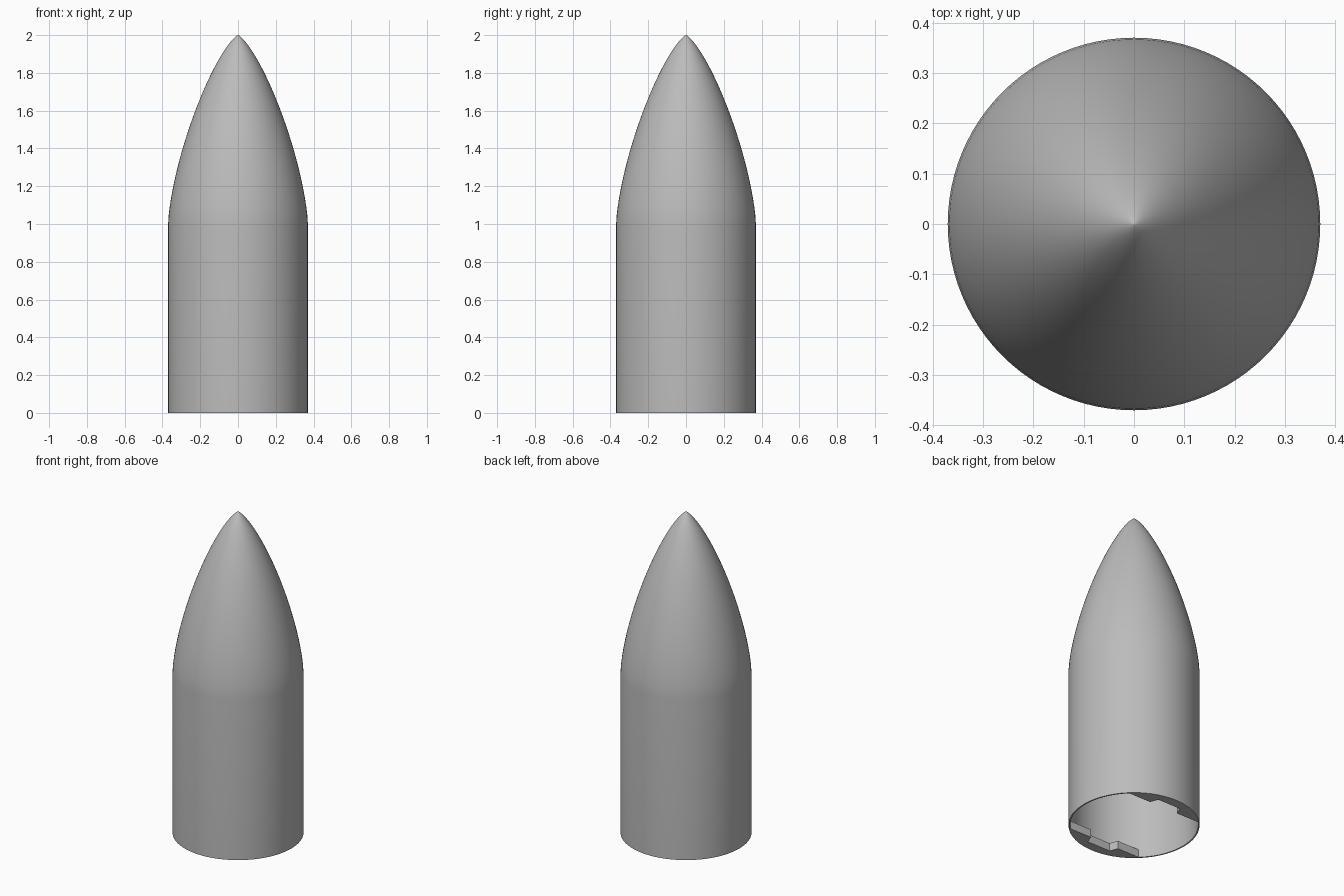
import bpy, bmesh, math

if "Cube" in bpy.data.objects:
    bpy.data.objects.remove(bpy.data.objects["Cube"], do_unlink=True)

RADIUS, WALL, SHOULDER, HEIGHT = 0.37, 0.008, 1.0, 2.0
SEGMENTS = 96

grey = bpy.data.materials.new("light grey")
grey.use_nodes = True
colour = (0.5, 0.5, 0.5, 1)
grey.diffuse_color = colour
grey.node_tree.nodes["Principled BSDF"].inputs["Base Color"].default_value = colour


def finish(name, bm):
    bmesh.ops.remove_doubles(bm, verts=bm.verts, dist=1e-5)
    bmesh.ops.recalc_face_normals(bm, faces=bm.faces)
    mesh = bpy.data.meshes.new(name)
    bm.to_mesh(mesh)
    bm.free()
    mesh.materials.append(grey)
    obj = bpy.data.objects.new(name, mesh)
    bpy.context.collection.objects.link(obj)
    bpy.ops.object.select_all(action="DESELECT")
    obj.select_set(True)
    bpy.context.view_layer.objects.active = obj
    return obj


def nose_profile(radius, top, steps=40):
    """Slender curved nose from the shoulder up to the tip."""
    points = []
    for i in range(steps + 1):
        t = (1 - i / steps) ** 2
        angle = math.acos(1 - 2 * t)
        r = radius * math.sqrt(max(0, angle - math.sin(2 * angle) / 2) / math.pi)
        points.append((r, 0, top - t * (top - SHOULDER)))
    return points


# Hollow shell: outer profile up to the tip, inner profile back down
outer = [(RADIUS, 0, 0)] + nose_profile(RADIUS, HEIGHT)
inner = [(RADIUS - WALL, 0, 0)] + nose_profile(RADIUS - WALL, HEIGHT - 0.02)
bm = bmesh.new()
verts = [bm.verts.new(p) for p in outer + inner[::-1]]
edges = [bm.edges.new((a, b)) for a, b in zip(verts, verts[1:] + verts[:1])
         if a is not verts[len(outer) - 1]]
bmesh.ops.spin(bm, geom=verts + edges, cent=(0, 0, 0), axis=(0, 0, 1),
               angle=math.tau, steps=SEGMENTS)
finish("nose_shell", bm)
bpy.ops.object.shade_smooth_by_angle(angle=math.radians(30))


# Notched ledges inside the open base, front and back
def ledge(name, side):
    r = RADIUS - WALL / 2
    chord, depth, thick = 0.26, 0.05, 0.05
    half = math.acos(chord / r)
    arc = [(r * math.sin(half * k / 16), r * math.cos(half * k / 16))
           for k in range(-16, 17)]
    notch = [(0.1, chord), (0.08, chord + depth),
             (-0.08, chord + depth), (-0.1, chord)]
    bm = bmesh.new()
    face = bm.faces.new([bm.verts.new((x, side * y, 0)) for x, y in arc + notch])
    top = bmesh.ops.extrude_face_region(bm, geom=[face])["geom"]
    bmesh.ops.translate(bm, vec=(0, 0, thick),
                        verts=[v for v in top if isinstance(v, bmesh.types.BMVert)])
    finish(name, bm)


ledge("front_ledge", -1)
ledge("back_ledge", 1)
